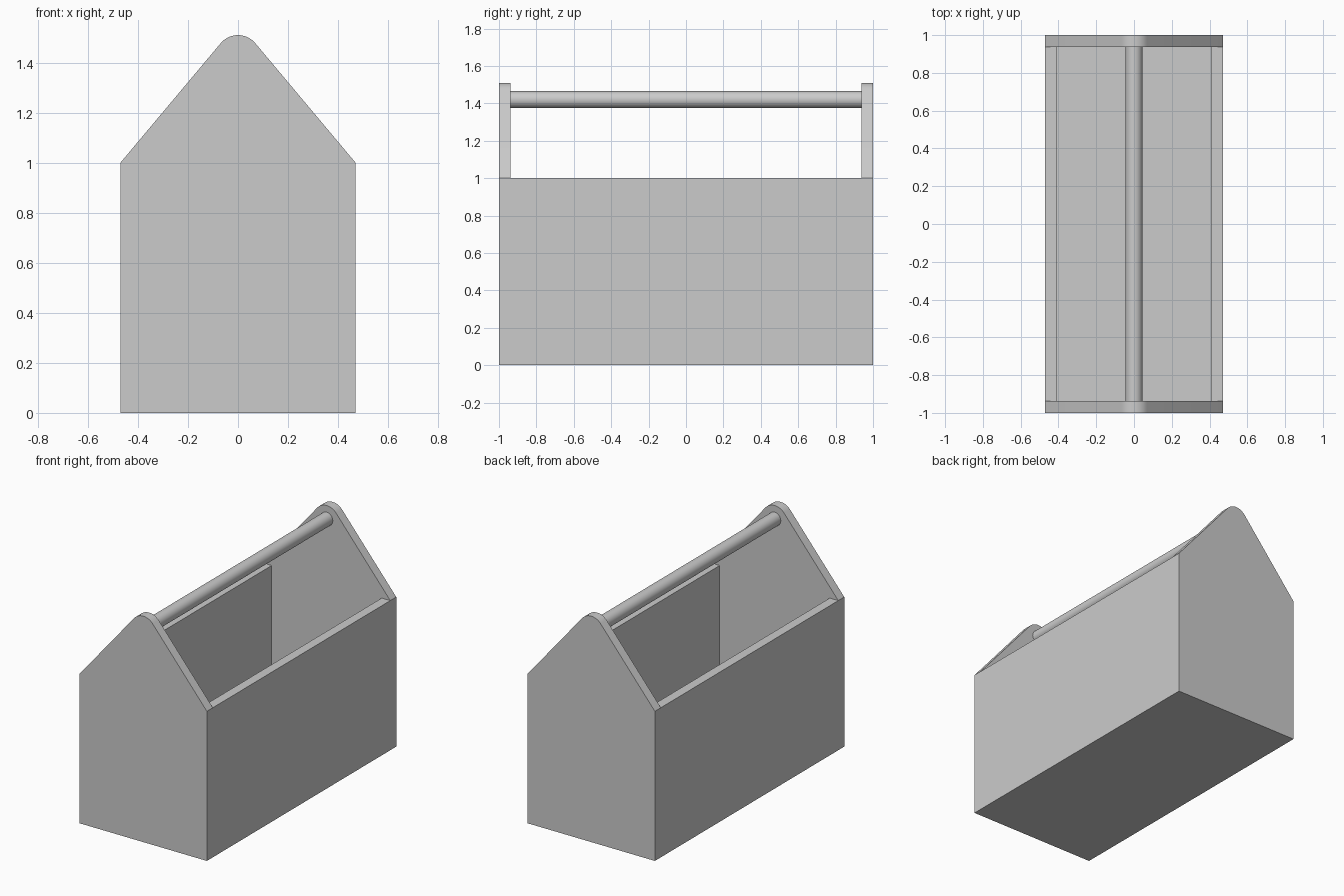
import bpy, bmesh, math
from mathutils import Vector

if "Cube" in bpy.data.objects:
    bpy.data.objects.remove(bpy.data.objects["Cube"])

HALF_W, HALF_L, WALL_H, TOP = 0.47, 1.0, 1.0, 1.51
BOARD = 0.063
ROUND = 0.09
INNER_L = HALF_L - BOARD

grey = bpy.data.materials.new("plain_grey")
grey.use_nodes = True
colour = (0.6, 0.6, 0.6, 1)
grey.diffuse_color = colour
grey.node_tree.nodes["Principled BSDF"].inputs["Base Color"].default_value = colour


def finish(name, bm):
    bmesh.ops.recalc_face_normals(bm, faces=bm.faces)
    mesh = bpy.data.meshes.new(name)
    bm.to_mesh(mesh)
    bm.free()
    mesh.materials.append(grey)
    obj = bpy.data.objects.new(name, mesh)
    bpy.context.collection.objects.link(obj)
    return obj


def smooth(obj):
    bpy.ops.object.select_all(action="DESELECT")
    obj.select_set(True)
    bpy.context.view_layer.objects.active = obj
    bpy.ops.object.shade_smooth_by_angle(angle=math.radians(30))


def board(name, low, high):
    bm = bmesh.new()
    bmesh.ops.create_cube(bm, size=1)
    low, high = Vector(low), Vector(high)
    bmesh.ops.scale(bm, vec=high - low, verts=bm.verts)
    bmesh.ops.translate(bm, vec=(low + high) / 2, verts=bm.verts)
    return finish(name, bm)


def end_panel(name, y):
    # Gable outline: the sloping edges run tangent into the rounded peak
    centre = TOP - ROUND
    dx, dz = HALF_W, WALL_H - centre
    start = math.atan2(dz, dx) + math.acos(ROUND / math.hypot(dx, dz))
    steps = 16
    arc = [start + (math.pi - 2 * start) * i / steps for i in range(steps + 1)]
    outline = [(-HALF_W, 0), (HALF_W, 0), (HALF_W, WALL_H)]
    outline += [(ROUND * math.cos(a), centre + ROUND * math.sin(a)) for a in arc]
    outline.append((-HALF_W, WALL_H))
    bm = bmesh.new()
    face = bm.faces.new([bm.verts.new((x, y, z)) for x, z in outline])
    new = bmesh.ops.extrude_face_region(bm, geom=[face])["geom"]
    verts = [v for v in new if isinstance(v, bmesh.types.BMVert)]
    bmesh.ops.translate(bm, vec=(0, BOARD, 0), verts=verts)
    smooth(finish(name, bm))


# Gabled ends
end_panel("front_panel", -HALF_L)
end_panel("back_panel", INNER_L)

# Long walls and floor fitted between the ends
inner_w = HALF_W - BOARD
board("left_wall", (inner_w, -INNER_L, 0), (HALF_W, INNER_L, WALL_H))
board("right_wall", (-HALF_W, -INNER_L, 0), (-inner_w, INNER_L, WALL_H))
board("floor", (-inner_w, -INNER_L, 0), (inner_w, INNER_L, BOARD))

# Round carrying rod
bm = bmesh.new()
bmesh.ops.create_cone(bm, cap_ends=True, segments=32, radius1=0.045,
                      radius2=0.045, depth=2 * INNER_L)
rod = finish("handle_rod", bm)
rod.rotation_euler.x = math.pi / 2
rod.location.z = TOP - ROUND
smooth(rod)
